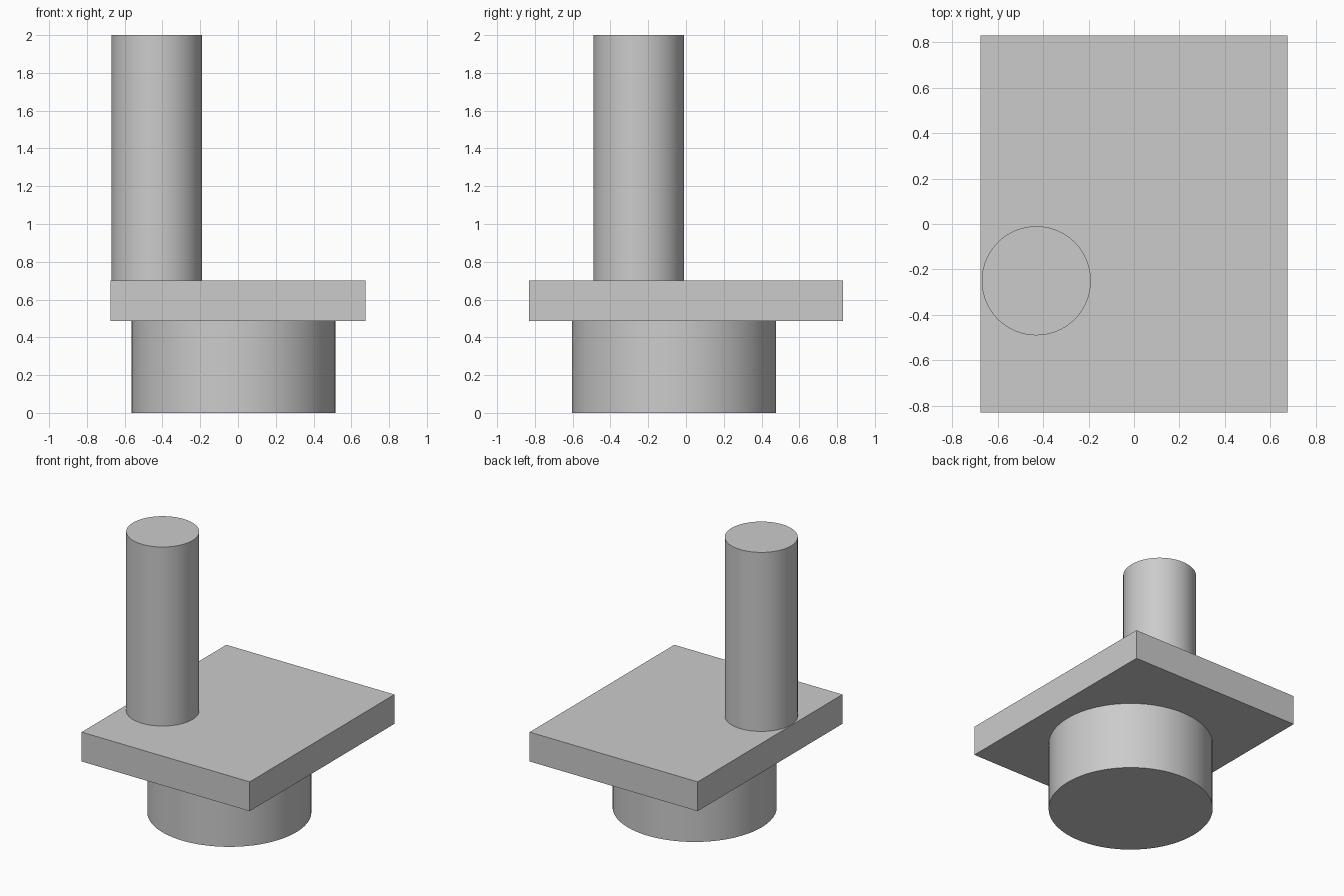
import bpy
import math

cube = bpy.data.objects.get("Cube")
if cube:
    bpy.data.objects.remove(cube, do_unlink=True)

# Single grey material
GREY = (0.6, 0.6, 0.6, 1)
grey = bpy.data.materials.new("plain grey")
grey.use_nodes = True
grey.diffuse_color = GREY
grey.node_tree.nodes["Principled BSDF"].inputs["Base Color"].default_value = GREY


def add_cylinder(name, x, y, radius, bottom, top):
    bpy.ops.mesh.primitive_cylinder_add(
        vertices=96, radius=radius, depth=top - bottom,
        location=(x, y, (bottom + top) / 2))
    obj = bpy.context.object
    obj.name = name
    obj.data.materials.append(grey)
    bpy.ops.object.shade_smooth_by_angle(angle=math.radians(30))
    return obj


PLATE_BOTTOM, PLATE_TOP = 0.487, 0.70

# Round foot under the plate
add_cylinder("round_base", -0.025, -0.064, 0.54, 0, PLATE_BOTTOM)

# Flat rectangular plate
bpy.ops.mesh.primitive_cube_add(size=1, location=(0, 0, (PLATE_BOTTOM + PLATE_TOP) / 2))
plate = bpy.context.object
plate.name = "plate"
plate.scale = (1.35, 1.66, PLATE_TOP - PLATE_BOTTOM)
bpy.ops.object.transform_apply(location=False, rotation=False, scale=True)
plate.data.materials.append(grey)

# Tall off-centre post
add_cylinder("post", -0.43, -0.25, 0.24, PLATE_TOP, 2.0)
